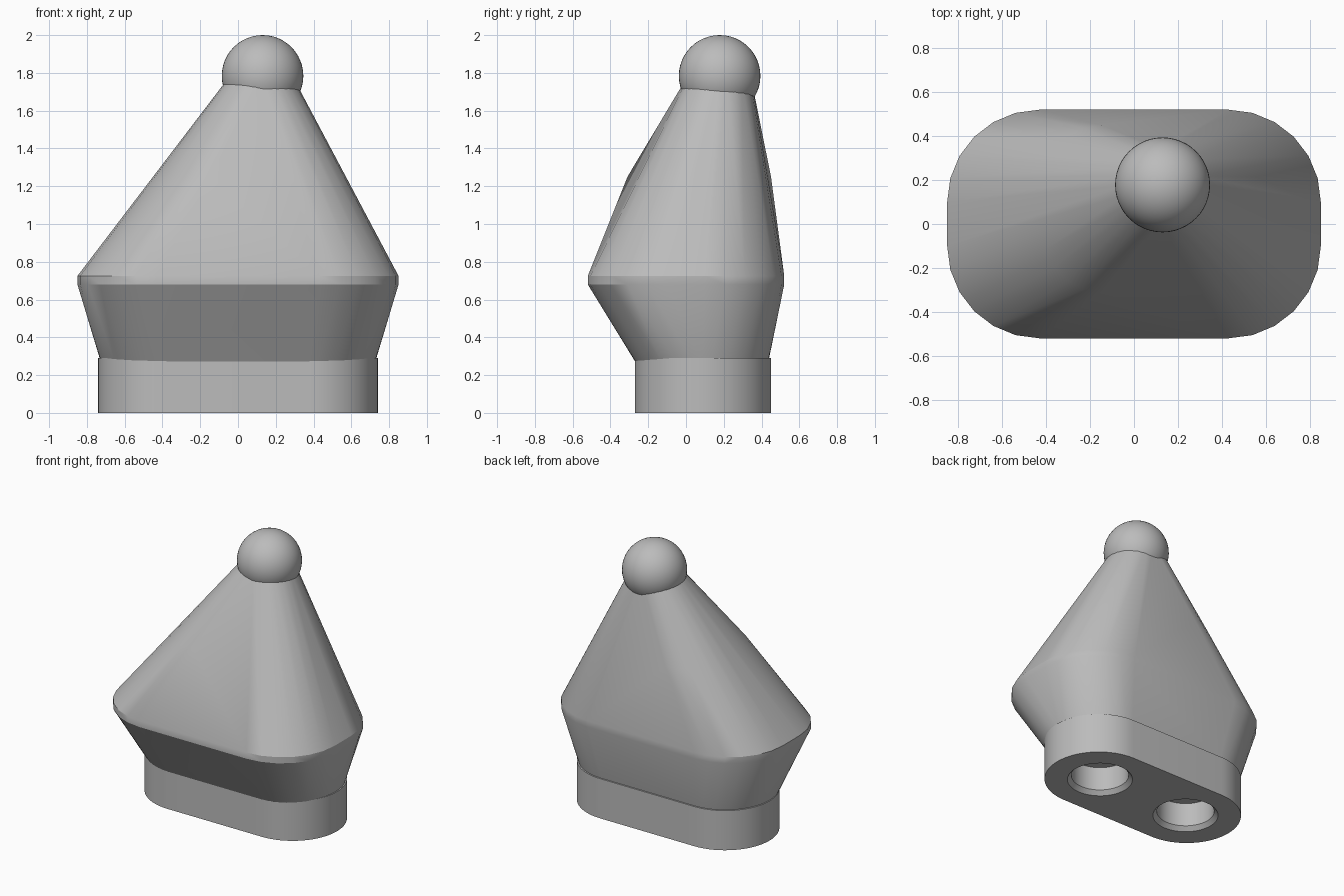
import bpy, bmesh
from math import cos, sin, tau

cube = bpy.data.objects.get("Cube")
if cube:
    bpy.data.objects.remove(cube, do_unlink=True)

grey = bpy.data.materials.new("plain_grey")
grey.use_nodes = True
colour = (0.5, 0.5, 0.5, 1)
grey.diffuse_color = colour
grey.node_tree.nodes["Principled BSDF"].inputs["Base Color"].default_value = colour


def ring(z, rx, ry, cx=0, cy=0, dx=0, dy=0, n=24):
    """Ellipse whose quarters are pushed apart by dx and dy into a rounded rectangle."""
    points = []
    for i in range(n):
        quarter = i * 4 // n
        sx = 1 if quarter in (0, 3) else -1
        sy = 1 if quarter < 2 else -1
        step = n // 4
        for k in ([i, i + 1] if i % step == step - 1 else [i]):
            a = tau * k / n
            points.append((cx + sx * dx + rx * cos(a), cy + sy * dy + ry * sin(a), z))
    return points


def make(name, bm):
    bmesh.ops.remove_doubles(bm, verts=bm.verts, dist=1e-5)
    bmesh.ops.recalc_face_normals(bm, faces=bm.faces)
    mesh = bpy.data.meshes.new(name)
    bm.to_mesh(mesh)
    bm.free()
    mesh.materials.append(grey)
    obj = bpy.data.objects.new(name, mesh)
    bpy.context.collection.objects.link(obj)
    return obj


def smooth(obj, angle=0.5):
    bpy.ops.object.select_all(action='DESELECT')
    obj.select_set(True)
    bpy.context.view_layer.objects.active = obj
    bpy.ops.object.shade_smooth_by_angle(angle=angle)


def loft(name, rings):
    """Skin a stack of equal rings and cap both ends."""
    bm = bmesh.new()
    loops = [[bm.verts.new(p) for p in r] for r in rings]
    for low, high in zip(loops, loops[1:]):
        for i in range(len(low)):
            j = (i + 1) % len(low)
            bm.faces.new((low[i], low[j], high[j], high[i]))
    bm.faces.new(loops[0][::-1])
    bm.faces.new(loops[-1])
    return make(name, bm)


# Body: convex skin around its cross-sections
bm = bmesh.new()
sections = (
    ring(0.265, 0.35, 0.35, cy=0.085, dx=0.375, n=48)
    + ring(0.68, 0.42, 0.42, dx=0.43, dy=0.1)
    + ring(0.725, 0.42, 0.42, dx=0.43, dy=0.1)
    + ring(1.25, 0.3, 0.38, cx=-0.15, cy=0.07)
    + ring(1.78, 0.168, 0.168, cx=0.122, cy=0.175)
)
for p in sections:
    bm.verts.new(p)
bmesh.ops.remove_doubles(bm, verts=bm.verts, dist=1e-5)
hull = bmesh.ops.convex_hull(bm, input=bm.verts)
bmesh.ops.delete(bm, geom=[v for v in bm.verts if not v.link_faces], context='VERTS')
bmesh.ops.dissolve_limit(bm, angle_limit=0.005, verts=bm.verts, edges=bm.edges)
smooth(make("body", bm), 0.45)

# Base with two chamfered sockets underneath
base = loft("base", [ring(z, 0.36, 0.36, cy=0.09, dx=0.38, n=64) for z in (0, 0.29)])
for side in (-1, 1):
    profile = ((-0.01, 0.225), (0.03, 0.19), (0.2, 0.19))
    cutter = loft("socket_cutter", [ring(z, r, r, cx=side * 0.37, cy=0.09, n=48)
                                    for z, r in profile])
    cutter.hide_render = True
    cut = base.modifiers.new("socket", 'BOOLEAN')
    cut.operation = 'DIFFERENCE'
    cut.solver = 'EXACT'
    cut.object = cutter
    bpy.context.view_layer.objects.active = base
    bpy.ops.object.modifier_apply(modifier=cut.name)
    bpy.data.objects.remove(cutter, do_unlink=True)
smooth(base)

# Ball on the tip
bm = bmesh.new()
bmesh.ops.create_uvsphere(bm, u_segments=48, v_segments=24, radius=0.216)
bmesh.ops.translate(bm, verts=bm.verts, vec=(0.13, 0.178, 1.784))
smooth(make("tip_ball", bm), 1.0)
